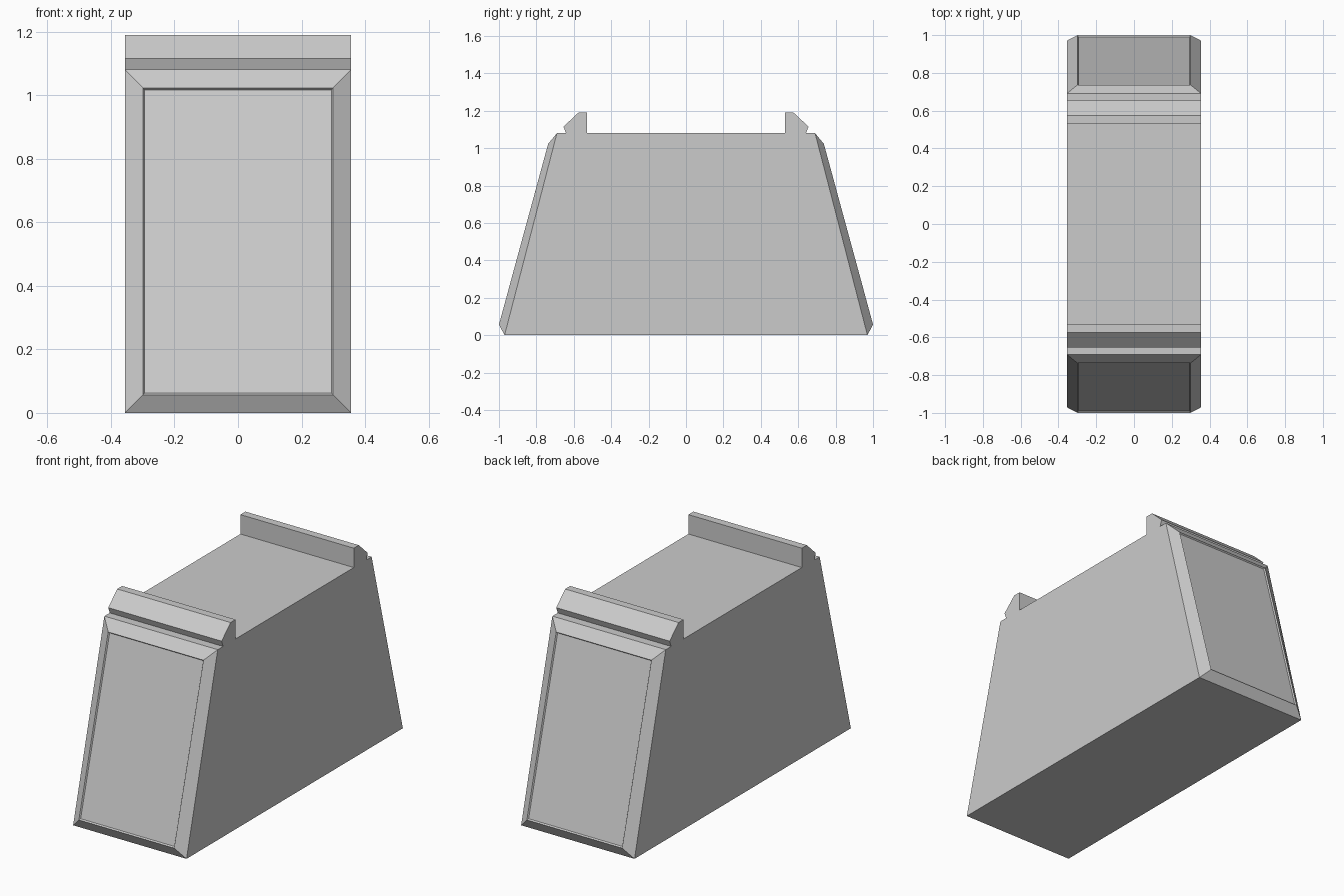
import bpy, bmesh

if "Cube" in bpy.data.objects:
    bpy.data.objects.remove(bpy.data.objects["Cube"])

HALF_W = 0.356
TOP = 1.08


def loft(name, rings):
    """Skin a stack of matching closed rings and cap both ends."""
    bm = bmesh.new()
    loops = [[bm.verts.new(p) for p in ring] for ring in rings]
    n = len(loops[0])
    for a, b in zip(loops, loops[1:]):
        for i in range(n):
            j = (i + 1) % n
            bm.faces.new((a[i], a[j], b[j], b[i]))
    bm.faces.new(loops[0])
    bm.faces.new(loops[-1])
    bmesh.ops.recalc_face_normals(bm, faces=bm.faces)
    mesh = bpy.data.meshes.new(name)
    bm.to_mesh(mesh)
    bm.free()
    obj = bpy.data.objects.new(name, mesh)
    bpy.context.collection.objects.link(obj)
    return obj


def end_ring(side, half_w, y_low, z_low, y_high, z_high):
    """Rectangle on a sloping end; side is -1 for front, 1 for back."""
    return [(-half_w, side * y_low, z_low), (half_w, side * y_low, z_low),
            (half_w, side * y_high, z_high), (-half_w, side * y_high, z_high)]


# Tapered body: bevelled frames with slightly recessed panels at both ends
outer = (HALF_W, 0.97, 0.0, 0.69, TOP)
lip = (0.299, 1.0, 0.057, 0.737, 1.023)
panel = (0.294, 0.991, 0.062, 0.731, 1.017)
loft("tapered_body",
     [end_ring(-1, *r) for r in (panel, lip, outer)] +
     [end_ring(1, *r) for r in (outer, lip, panel)])

# Undercut ridges running across the top
ridge = [(0.53, TOP), (0.53, 1.19), (0.575, 1.19), (0.655, 1.115), (0.642, TOP)]
for name, side in (("front_top_ridge", -1), ("back_top_ridge", 1)):
    loft(name, [[(x, side * y, z) for y, z in ridge] for x in (-HALF_W, HALF_W)])
